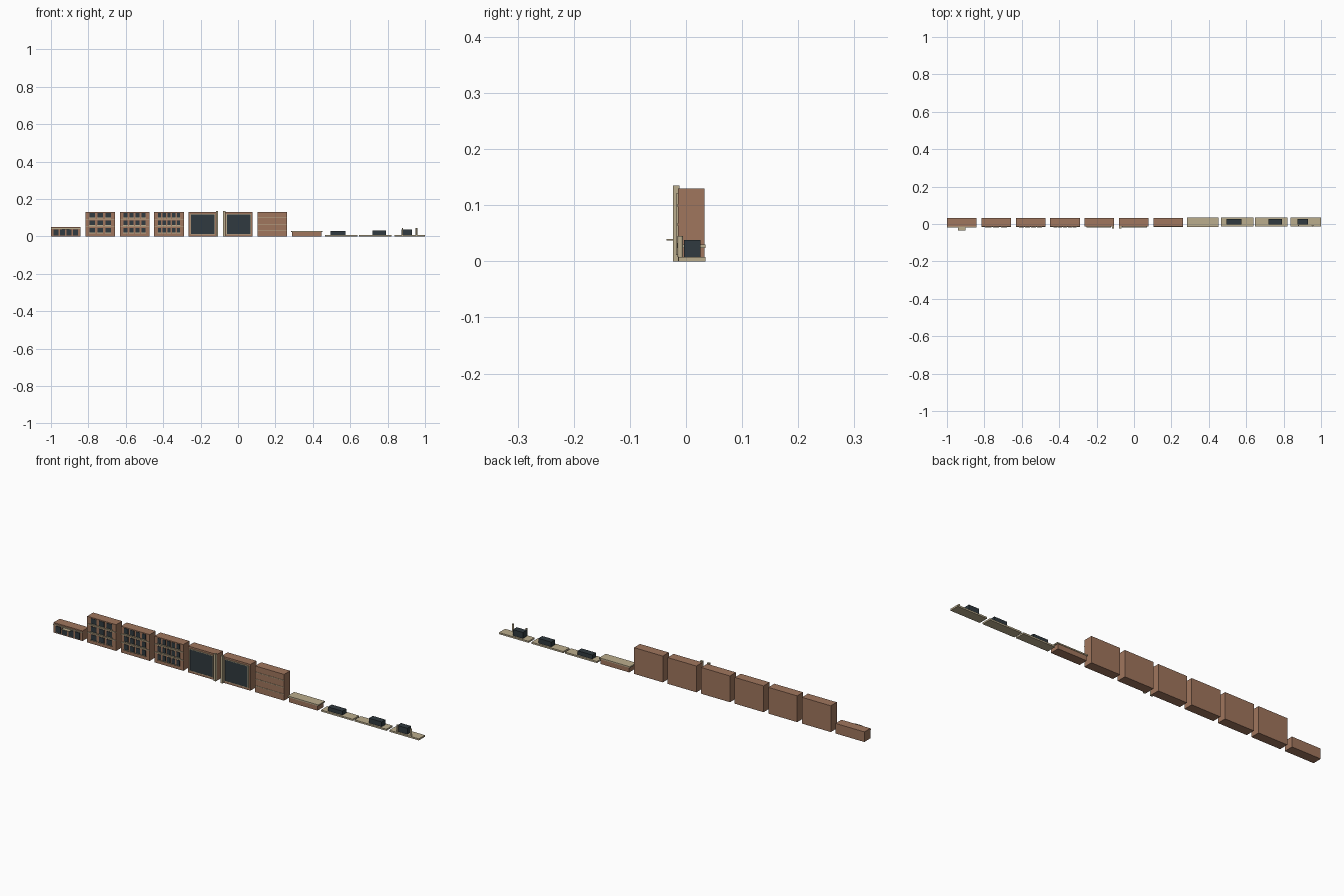
import bpy, bmesh
from mathutils import Vector

if "Cube" in bpy.data.objects:
    bpy.data.objects.remove(bpy.data.objects["Cube"])


def mat(name, rgb):
    m = bpy.data.materials.new(name)
    m.diffuse_color = (*rgb, 1)
    m.use_nodes = True
    m.node_tree.nodes["Principled BSDF"].inputs["Base Color"].default_value = m.diffuse_color
    return m


BRICK = mat("brick", (0.35, 0.18, 0.11))
STONE = mat("stone", (0.50, 0.42, 0.27))
DARK = mat("dark_glass", (0.03, 0.042, 0.05))


def boxes(name, spans, material):
    """One object out of several axis-aligned boxes (x0,x1,y0,y1,z0,z1)."""
    bm = bmesh.new()
    for x0, x1, y0, y1, z0, z1 in spans:
        vs = bmesh.ops.create_cube(bm, size=1)["verts"]
        for v in vs:
            v.co = Vector((x1 if v.co.x > 0 else x0,
                           y1 if v.co.y > 0 else y0,
                           z1 if v.co.z > 0 else z0))
    me = bpy.data.meshes.new(name)
    bm.to_mesh(me)
    bm.free()
    me.materials.append(material)
    ob = bpy.data.objects.new(name, me)
    bpy.context.collection.objects.link(ob)
    return ob


def cylinder(name, x, y, z0, z1, r, material):
    bpy.ops.mesh.primitive_cylinder_add(vertices=12, radius=r, depth=z1 - z0,
                                        location=(x, y, (z0 + z1) / 2))
    ob = bpy.context.object
    ob.name = name
    ob.data.materials.append(material)
    bpy.ops.object.shade_smooth_by_angle()


PITCH, HALF = 0.184, 0.079        # module spacing, half bay width
FRONT, BACK, TOP = -0.014, 0.033, 0.130
FLOOR = 0.040


def centre(i):
    return -0.921 + PITCH * i


def wall(name, i, top):
    c = centre(i)
    boxes(name, [(c - HALF, c + HALF, FRONT, BACK, 0, top)], BRICK)
    return c


# Entrance storey: shopfront glass, fascia, piers and door canopy
c = wall("entrance_wall", 0, 0.050)
xs = [c + (k - 1.5) * 0.035 for k in range(4)]
boxes("entrance_glass", [(x - 0.013, x + 0.013, FRONT - 0.003, FRONT + 0.002, 0.005, 0.037)
                         for x in xs], DARK)
boxes("entrance_fascia", [(c - HALF, c + HALF, FRONT - 0.004, FRONT, 0.040, 0.044)], STONE)
boxes("entrance_canopy", [(c - 0.021, c + 0.021, -0.035, FRONT, 0.037, 0.040)], STONE)

# Window storeys with three, four and five windows per floor
for i, n in ((1, 3), (2, 4), (3, 5)):
    c = wall(f"window_wall_{n}", i, TOP)
    step = 0.128 / n
    w = step * 0.34
    glass, sills = [], []
    for f in range(3):
        z = 0.020 + FLOOR * f
        for k in range(n):
            x = c + (k - (n - 1) / 2) * step
            glass.append((x - w, x + w, FRONT - 0.002, FRONT + 0.002, z, z + 0.026))
            sills.append((x - w - 0.002, x + w + 0.002, FRONT - 0.005, FRONT, z - 0.003, z))
    boxes(f"window_glass_{n}", glass, DARK)
    boxes(f"window_sills_{n}", sills, STONE)
    boxes(f"floor_bands_{n}", [(c - HALF, c + HALF, FRONT - 0.003, FRONT, z, z + 0.004)
                               for z in (0.050, 0.090)], STONE)

# Curtain wall bays with a corner pier on the right or left
for i, side in ((4, 1), (5, -1)):
    tag = "right" if side > 0 else "left"
    c = wall(f"corner_wall_{tag}", i, TOP)
    g = c - side * 0.004
    boxes(f"curtain_glass_{tag}", [(g - 0.063, g + 0.063, FRONT - 0.003, FRONT + 0.002,
                                    0.014, 0.118)], DARK)
    boxes(f"curtain_frame_{tag}",
          [(g - 0.066, g + 0.066, FRONT - 0.004, FRONT, z, z + 0.003) for z in (0.011, 0.118)] +
          [(g + s * 0.0645 - 0.0015, g + s * 0.0645 + 0.0015, FRONT - 0.004, FRONT, 0.014, 0.118)
           for s in (-1, 1)], STONE)
    p = c + side * 0.073
    boxes(f"corner_pier_{tag}", [(p - 0.006, p + 0.006, -0.023, -0.012, 0, 0.135)], STONE)

# Blank party wall with thin string courses
c = wall("blank_wall", 6, TOP)
boxes("string_courses", [(c - HALF, c + HALF, FRONT - 0.002, FRONT, z, z + 0.003)
                         for z in (0.030, 0.064, 0.098)], STONE)

# Parapet with coping
c = wall("parapet_wall", 7, 0.024)
boxes("parapet_coping", [(c - 0.084, c + 0.084, FRONT - 0.002, BACK + 0.002, 0.024, 0.030)], STONE)

# Roof slabs carrying plant boxes
for i, hw, x0, x1, top in ((8, 0.087, 0.495, 0.575, 0.028),
                           (9, 0.087, 0.720, 0.790, 0.032),
                           (10, 0.081, 0.875, 0.930, 0.038)):
    c = centre(i)
    boxes(f"roof_slab_{i - 7}", [(c - hw, c + hw, -0.013, 0.035, 0, 0.008)], STONE)
    boxes(f"roof_plant_{i - 7}", [(x0, x1, -0.004, 0.026, 0.008, top)], DARK)

# Roof vents
cylinder("roof_vent_small", 0.880, -0.009, 0.008, 0.045, 0.0035, STONE)
cylinder("roof_vent_large", 0.955, -0.010, 0.008, 0.045, 0.005, STONE)
